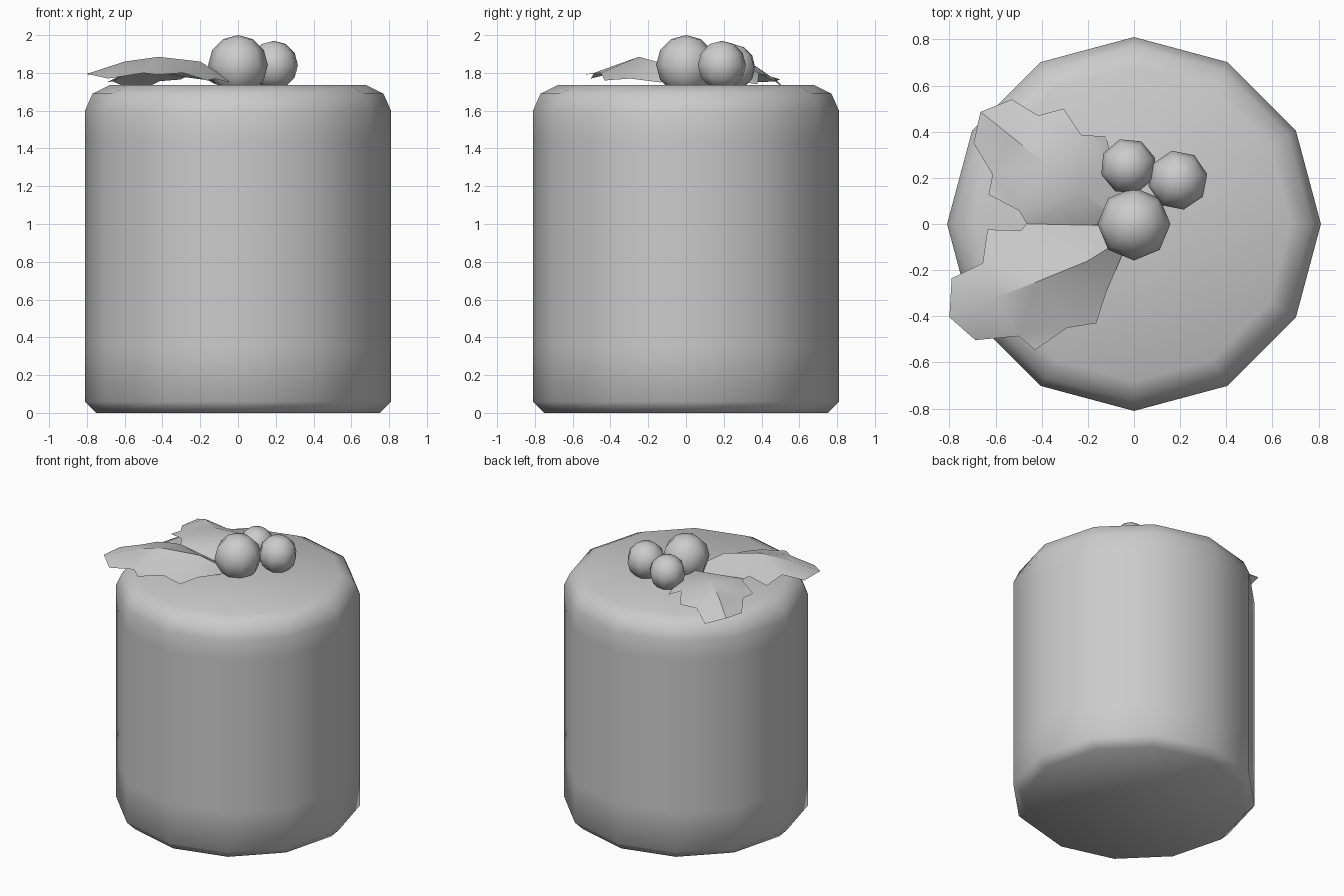
import bpy, bmesh, math
from mathutils import Matrix, Vector

cube = bpy.data.objects.get("Cube")
if cube:
    bpy.data.objects.remove(cube, do_unlink=True)

grey = bpy.data.materials.new("plain_grey")
grey.use_nodes = True
grey.diffuse_color = (0.6, 0.6, 0.6, 1)
grey.node_tree.nodes["Principled BSDF"].inputs["Base Color"].default_value = grey.diffuse_color


def finish(name, bm, angle):
    """Turn a bmesh into a shaded object."""
    mesh = bpy.data.meshes.new(name)
    bm.to_mesh(mesh)
    bm.free()
    mesh.materials.append(grey)
    obj = bpy.data.objects.new(name, mesh)
    bpy.context.collection.objects.link(obj)
    bpy.ops.object.select_all(action="DESELECT")
    obj.select_set(True)
    bpy.context.view_layer.objects.active = obj
    bpy.ops.object.shade_smooth_by_angle(angle=math.radians(angle))
    return obj


def lathe(name, profile, sides, angle):
    """Spin a list of (radius, height) rings and cap both ends."""
    bm = bmesh.new()
    rings = []
    for r, z in profile:
        rings.append([bm.verts.new((r * math.cos(math.tau * i / sides),
                                    r * math.sin(math.tau * i / sides), z))
                      for i in range(sides)])
    for low, high in zip(rings, rings[1:]):
        for i in range(sides):
            j = (i + 1) % sides
            bm.faces.new((low[i], low[j], high[j], high[i]))
    bm.faces.new(rings[0][::-1])
    bm.faces.new(rings[-1])
    return finish(name, bm, angle)


def berry(name, centre, radius, turn):
    bm = bmesh.new()
    bmesh.ops.create_uvsphere(bm, u_segments=8, v_segments=6, radius=radius,
                              matrix=Matrix.Translation(centre) @ Matrix.Rotation(turn, 4, "Z"))
    return finish(name, bm, 180)


def leaf(name, midrib, back_edge, front_edge):
    """Two jagged halves folded along a shared arched midrib (base to tip)."""
    bm = bmesh.new()
    rib = [bm.verts.new(p) for p in midrib]
    for edge in (back_edge, front_edge):
        rim = [bm.verts.new(p) for p in edge]  # tip back to base
        bm.faces.new(rib + rim)
    bmesh.ops.triangulate(bm, faces=bm.faces[:])
    bm.normal_update()
    for f in bm.faces:
        if f.normal.z < 0:
            f.normal_flip()
    return finish(name, bm, 28)


# Round body with bevelled rims
lathe("body", [(0.75, 0), (0.81, 0.06), (0.81, 0.35), (0.81, 1.45), (0.81, 1.6),
               (0.77, 1.69), (0.68, 1.735)], 12, 180)

# Berry cluster
berry("large_berry", (0, 0, 1.842), 0.158, 0)
berry("left_berry", (0.19, 0.19, 1.84), 0.13, 0.2)
berry("back_berry", (-0.025, 0.25, 1.83), 0.122, 0.3)

# Leaves
leaf("back_leaf",
     [(-0.06, 0.02, 1.77), (-0.22, 0.13, 1.84), (-0.37, 0.25, 1.86),
      (-0.52, 0.37, 1.835), (-0.665, 0.486, 1.755)],
     [(-0.53, 0.54, 1.70), (-0.415, 0.47, 1.756), (-0.305, 0.5, 1.765),
      (-0.23, 0.387, 1.80), (-0.12, 0.378, 1.74), (-0.09, 0.25, 1.76), (-0.04, 0.12, 1.75)],
     [(-0.695, 0.35, 1.75), (-0.613, 0.214, 1.785), (-0.63, 0.127, 1.79),
      (-0.497, 0.058, 1.82), (-0.458, -0.01, 1.80), (-0.15, -0.005, 1.76)])
leaf("front_leaf",
     [(-0.04, -0.06, 1.76), (-0.2, -0.16, 1.86), (-0.42, -0.25, 1.885),
      (-0.6, -0.32, 1.86), (-0.8, -0.404, 1.795)],
     [(-0.79, -0.235, 1.79), (-0.656, -0.17, 1.82), (-0.635, -0.024, 1.79),
      (-0.49, -0.028, 1.82), (-0.458, 0.01, 1.80), (-0.15, -0.007, 1.76)],
     [(-0.687, -0.503, 1.77), (-0.5, -0.486, 1.80), (-0.428, -0.546, 1.79),
      (-0.29, -0.45, 1.80), (-0.164, -0.43, 1.76), (-0.12, -0.296, 1.77),
      (-0.052, -0.136, 1.75)])
